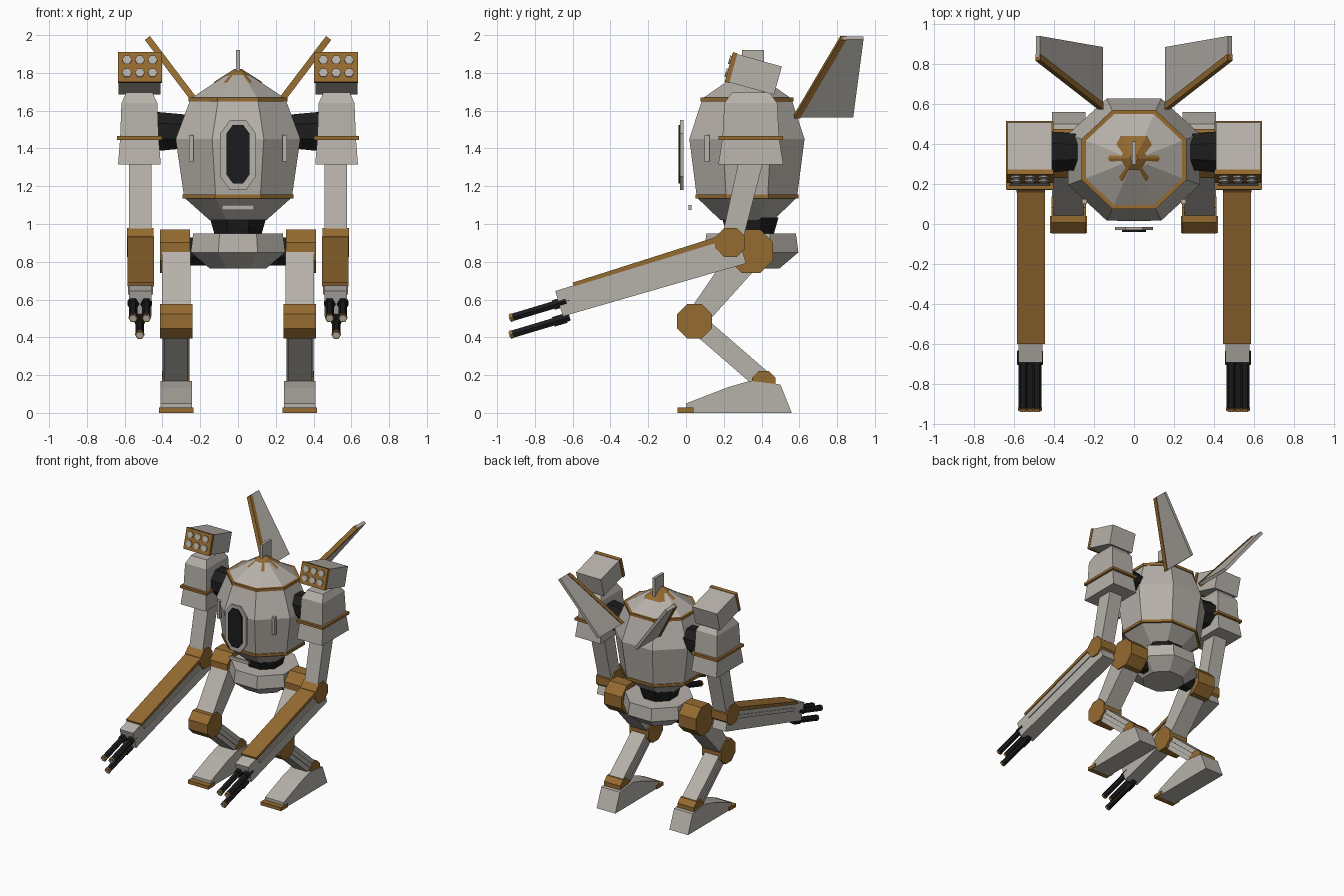
import bpy, bmesh, math
from mathutils import Vector

if "Cube" in bpy.data.objects:
    bpy.data.objects.remove(bpy.data.objects["Cube"], do_unlink=True)


def material(name, rgb):
    m = bpy.data.materials.new(name)
    m.use_nodes = True
    m.diffuse_color = (*rgb, 1)
    m.node_tree.nodes["Principled BSDF"].inputs["Base Color"].default_value = (*rgb, 1)
    return m


GREY = material("warm_grey_armour", (0.47, 0.44, 0.40))
BROWN = material("bronze_trim", (0.30, 0.147, 0.03))
BLACK = material("black_metal", (0.012, 0.012, 0.013))


def finish(name, bm, mat, mirror):
    bmesh.ops.recalc_face_normals(bm, faces=bm.faces)
    me = bpy.data.meshes.new(name)
    bm.to_mesh(me)
    bm.free()
    me.materials.append(mat)
    ob = bpy.data.objects.new(name, me)
    bpy.context.collection.objects.link(ob)
    if mirror:
        ob.modifiers.new("Mirror", "MIRROR").use_mirror_merge = False
    return ob


def skin(name, rings, mat, mirror=False):
    """Join a stack of equal rings of points and cap both ends."""
    bm = bmesh.new()
    loops = [[bm.verts.new(p) for p in ring] for ring in rings]
    n = len(loops[0])
    for a, b in zip(loops, loops[1:]):
        for i in range(n):
            j = (i + 1) % n
            bm.faces.new((a[i], a[j], b[j], b[i]))
    bm.faces.new(loops[0])
    bm.faces.new(loops[-1])
    return finish(name, bm, mat, mirror)


def octagon(rx, ry, cy, z):
    k = 1 / math.cos(math.pi / 8)
    angles = [(i + 0.5) * math.pi / 4 for i in range(8)]
    return [(rx * k * math.cos(a), cy + ry * k * math.sin(a), z) for a in angles]


def rectangle(cx, cy, hx, hy, z):
    return [(cx + u * hx, cy + v * hy, z) for u, v in ((-1, -1), (1, -1), (1, 1), (-1, 1))]


def prism(name, outline, x0, x1, mat, mirror=True):
    """Side outline in (y, z) drawn out across x."""
    return skin(name, [[(x, y, z) for y, z in outline] for x in (x0, x1)], mat, mirror)


def beam(name, a, b, ha, hb, x0, x1, mat):
    """Tapered bar from a to b in the side plane, half heights ha and hb."""
    a, b = Vector(a), Vector(b)
    d = (b - a).normalized()
    n = Vector((-d.y, d.x))
    return prism(name, [a + n * ha, b + n * hb, b - n * hb, a - n * ha], x0, x1, mat)


def wheel(name, y, z, r, x0, x1, mat, r2=None, sides=8):
    """Joint drum lying along x."""
    rings = []
    for x, rad in ((x0, r), (x1, r2 or r)):
        angles = [(i + 0.5) * math.tau / sides for i in range(sides)]
        rings.append([(x, y + rad * math.cos(t), z + rad * math.sin(t)) for t in angles])
    return skin(name, rings, mat, True)


def rod(name, a, b, r, mat, sides=6):
    """Round bar between two points."""
    a, b = Vector(a), Vector(b)
    d = (b - a).normalized()
    u = Vector((1, 0, 0))
    v = d.cross(u)
    angles = [i * math.tau / sides for i in range(sides)]
    return skin(name, [[p + (u * math.cos(t) + v * math.sin(t)) * r for t in angles]
                       for p in (a, b)], mat, True)


def box(name, c, size, mat, mirror=False):
    return skin(name, [rectangle(c[0], c[1], size[0] / 2, size[1] / 2, c[2] + s * size[2] / 2)
                       for s in (-1, 1)], mat, mirror)


# Hull
CY = 0.3225
hull = [(1.02, 0.15, 0.14), (1.14, 0.285, 0.265), (1.45, 0.33, 0.305),
        (1.665, 0.25, 0.235), (1.79, 0.06, 0.055)]
skin("hull", [octagon(rx, ry, CY, z) for z, rx, ry in hull], GREY)
for name, z, rx, ry in (("lower_hull_trim", 1.145, 0.295, 0.273), ("upper_hull_trim", 1.66, 0.262, 0.247)):
    skin(name, [octagon(rx, ry, CY, z + h) for h in (-0.011, 0.011)], BROWN)
hexa = [(math.cos(i * math.pi / 3), math.sin(i * math.pi / 3)) for i in range(6)]
skin("roof_cap", [[(c * r, 0.328 + s * r, z) for c, s in hexa]
                  for r, z in ((0.13, 1.75), (0.02, 1.82))], BROWN)
box("roof_fin", (0, 0.355, 1.84), (0.022, 0.115, 0.16), GREY)
box("hull_slat", (0.247, 0.112, 1.40), (0.024, 0.026, 0.14), GREY, True)
box("chin_sensor", (0, 0.022, 1.088), (0.17, 0.016, 0.026), GREY)


# Cockpit window standing off the front
def window(name, hx, z0, z1, y0, y1, mat):
    c = hx * 0.75
    half = [(hx * 0.45, z1), (hx, z1 - c), (hx, z0 + c), (hx * 0.45, z0)]
    outline = half + [(-x, z) for x, z in reversed(half)]
    skin(name, [[(x, y, z) for x, z in outline] for y in (y0, y1)], mat)


window("window_frame", 0.095, 1.18, 1.55, -0.031, -0.014, GREY)
window("window_glass", 0.06, 1.215, 1.525, -0.041, -0.031, BLACK)

# Waist and pelvis
skin("waist", [octagon(r, r, 0.34, z) for z, r in ((0.93, 0.12), (1.035, 0.15))], BLACK)
skin("pelvis", [octagon(r, r, 0.345, z) for z, r in ((0.765, 0.15), (0.85, 0.25), (0.95, 0.237))], GREY)

# Legs
wheel("hip_axle", 0.345, 0.855, 0.08, 0.16, 0.27, BLACK)
wheel("hip_joint", 0.345, 0.855, 0.125, 0.255, 0.412, BROWN)
beam("thigh", (0.325, 0.84), (0.045, 0.485), 0.085, 0.055, 0.252, 0.402, GREY)
wheel("knee_joint", 0.045, 0.485, 0.1, 0.24, 0.412, BROWN)
beam("shin", (0.045, 0.485), (0.42, 0.16), 0.052, 0.052, 0.265, 0.392, GREY)
beam("shin_rail", (0.09, 0.446), (0.39, 0.186), 0.017, 0.017, 0.258, 0.399, GREY)
wheel("ankle_joint", 0.412, 0.16, 0.068, 0.257, 0.403, BROWN)
prism("foot", [(0, 0), (0, 0.05), (0.22, 0.135), (0.34, 0.17), (0.50, 0.15), (0.56, 0)],
      0.243, 0.41, GREY)
box("toe_plate", (0.327, -0.003, 0.014), (0.184, 0.085, 0.028), BROWN, True)

# Shoulders
SX, SY = 0.522, 0.343
wheel("shoulder_axle", 0.36, 1.49, 0.095, 0.26, 0.43, BLACK, r2=0.112)
skin("shoulder_armour", [rectangle(SX, SY, hx, hy, z) for z, hx, hy in
     ((1.315, 0.113, 0.172), (1.455, 0.102, 0.15), (1.64, 0.095, 0.14), (1.695, 0.07, 0.10))], GREY, True)
box("shoulder_trim", (SX, SY, 1.455), (0.238, 0.342, 0.02), BROWN, True)

# Missile racks, tilted upward
back = Vector((0.963, -0.268))
up = Vector((0.268, 0.963))
corner = Vector((0.23, 1.75))


def rack(u, v):
    return corner + back * u + up * v


prism("missile_rack", [rack(0, 0), rack(0.245, 0), rack(0.245, 0.155), rack(0, 0.155)],
      0.41, 0.632, GREY)
prism("rack_face", [rack(-0.025, -0.004), rack(0, -0.004), rack(0, 0.159), rack(-0.025, 0.159)],
      0.402, 0.635, BROWN)
for i in (-1, 0, 1):
    for h in (0.045, 0.115):
        p, q = rack(-0.034, h), rack(-0.02, h)
        rod("missile_tube", (0.52 + i * 0.068, *p), (0.52 + i * 0.068, *q), 0.026, GREY)

# Arms
beam("upper_arm", (0.36, 1.40), (0.24, 0.90), 0.065, 0.055, 0.457, 0.577, GREY)
wheel("elbow_joint", 0.235, 0.902, 0.084, 0.447, 0.587, BROWN)
aim = Vector((-0.958, -0.287))
top = Vector((-0.287, 0.958))
wrist = Vector((-0.672, 0.578))


def arm(u, v):
    return wrist - aim * u + top * v


beam("forearm", arm(1.01, 0), arm(0, 0), 0.08, 0.07, 0.457, 0.577, GREY)
prism("forearm_top_plate", [arm(0.10, 0.065), arm(0.10, 0.086), arm(0.91, 0.10), arm(0.91, 0.07)],
      0.446, 0.584, BROWN)
beam("forearm_rail", arm(0.13, 0.025), arm(0.93, 0.025), 0.013, 0.013, 0.451, 0.583, GREY)

# Three gun barrels under each wrist
for x, z in ((0.485, 0.502), (0.555, 0.502), (0.52, 0.413)):
    muzzle = Vector((x, -0.932, z))
    axis = Vector((0, *aim))
    rod("barrel", muzzle - axis * 0.33, muzzle - axis * 0.01, 0.023, BLACK)
    rod("barrel_collar", muzzle - axis * 0.31, muzzle - axis * 0.24, 0.03, BLACK)
    rod("barrel_tip", muzzle - axis * 0.015, muzzle, 0.025, BROWN)
    rod("muzzle_disc", muzzle - axis * 0.004, muzzle + axis * 0.004, 0.018, GREY)

# Swept back fins with bronze leading edges
normal = Vector((0.8, 0, -0.6))


def fin(name, corners, t, mat):
    skin(name, [[Vector(c) + normal * s * t for c in corners] for s in (-1, 1)], mat, True)


root, tip = Vector((0.165, 0.59, 1.57)), Vector((0.48, 0.835, 1.985))
fin("fin", [root, tip, (0.48, 0.94, 1.985), (0.165, 0.885, 1.57)], 0.012, GREY)
edge = Vector((0, 0.03, 0))
fin("fin_leading_edge", [root - edge * 0.6, tip - edge * 0.6, tip + edge * 0.5, root + edge * 0.5],
    0.017, BROWN)
